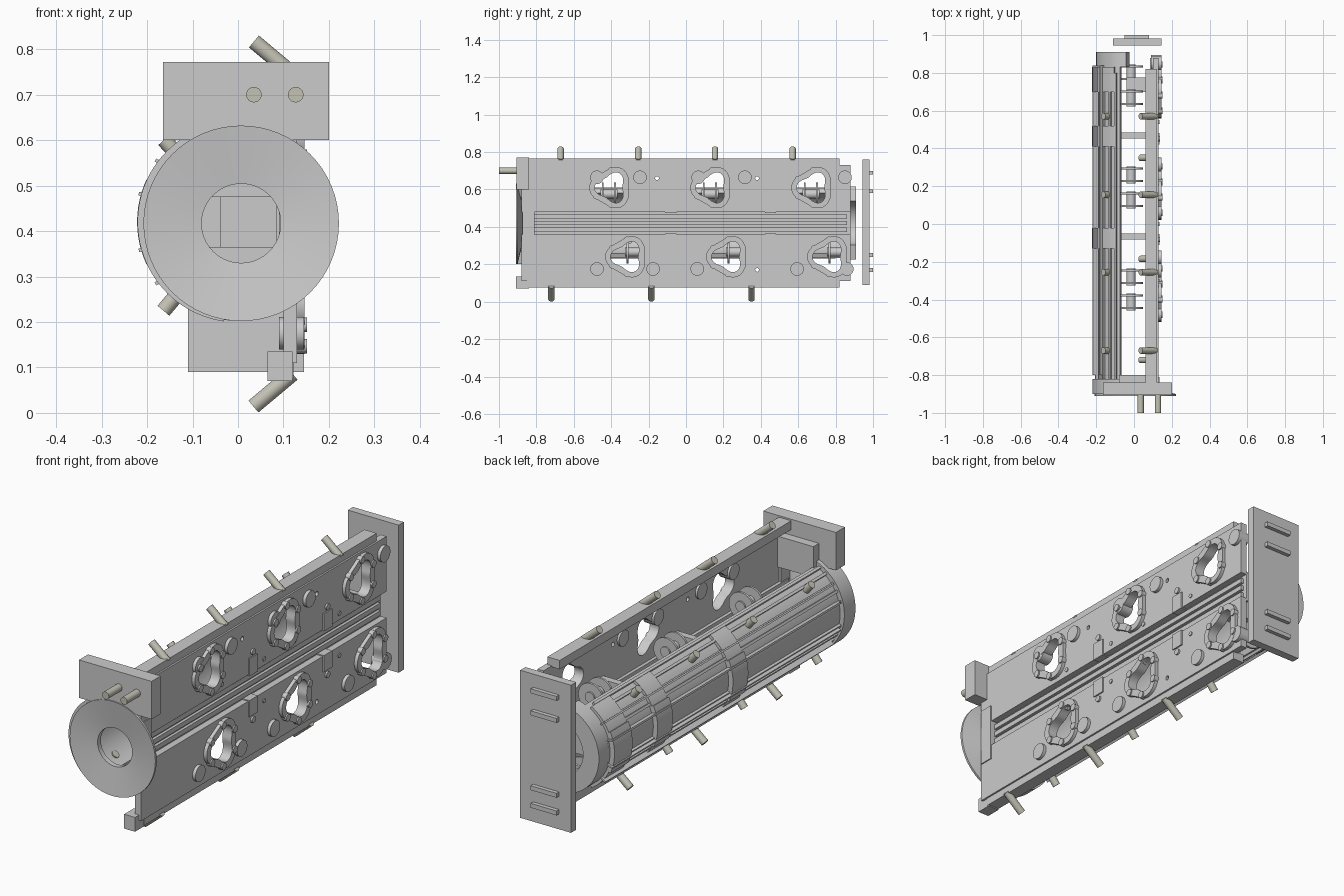
import bpy, bmesh, math
from mathutils import Vector

if "Cube" in bpy.data.objects:
    bpy.data.objects.remove(bpy.data.objects["Cube"])

CZ = 0.42  # height of the drum axis
pipe_mat = bpy.data.materials.new("pale_pipe")
pipe_mat.diffuse_color = (0.55, 0.54, 0.46, 1)
pipe_mat.use_nodes = True
pipe_mat.node_tree.nodes["Principled BSDF"].inputs["Base Color"].default_value = pipe_mat.diffuse_color


def finish(name, bm, smooth=False, mat=None):
    bmesh.ops.recalc_face_normals(bm, faces=bm.faces)
    me = bpy.data.meshes.new(name)
    bm.to_mesh(me)
    bm.free()
    ob = bpy.data.objects.new(name, me)
    bpy.context.collection.objects.link(ob)
    if mat:
        me.materials.append(mat)
    if smooth:
        bpy.ops.object.select_all(action='DESELECT')
        ob.select_set(True)
        bpy.context.view_layer.objects.active = ob
        bpy.ops.object.shade_smooth_by_angle(angle=math.radians(35))
    return ob


def box(name, x0, x1, y0, y1, z0, z1):
    bm = bmesh.new()
    bmesh.ops.create_cube(bm, size=1)
    for v in bm.verts:
        v.co = ((x0 + x1) / 2 + v.co.x * (x1 - x0), (y0 + y1) / 2 + v.co.y * (y1 - y0),
                (z0 + z1) / 2 + v.co.z * (z1 - z0))
    return finish(name, bm)


def rod(name, a, b, r, n=24, mat=None):
    a, b = Vector(a), Vector(b)
    bm = bmesh.new()
    bmesh.ops.create_cone(bm, cap_ends=True, segments=n, radius1=r, radius2=r, depth=(b - a).length)
    q = Vector((0, 0, 1)).rotation_difference(b - a)
    for v in bm.verts:
        v.co = q @ v.co + (a + b) / 2
    return finish(name, bm, True, mat)


def sweep(name, profile, a0, a1, n):
    """Turn a closed (radius, y) profile about the drum axis from a0 to a1 degrees."""
    full = a1 - a0 >= 360
    bm = bmesh.new()
    rings = []
    for i in range(n if full else n + 1):
        a = math.radians(a0 + (a1 - a0) * i / n)
        rings.append([bm.verts.new((r * math.cos(a), y, CZ + r * math.sin(a))) for r, y in profile])
    m = len(profile)
    for i in range(n):
        p, q = rings[i], rings[(i + 1) % len(rings)]
        for j in range(m):
            bm.faces.new((p[j], p[(j + 1) % m], q[(j + 1) % m], q[j]))
    if not full:
        bm.faces.new(rings[0])
        bm.faces.new(rings[-1])
    return finish(name, bm, True)


def sector(name, r0, r1, y0, y1, a0, a1, n=32):
    return sweep(name, [(r0, y0), (r1, y0), (r1, y1), (r0, y1)], a0, a1, n)


def lobe(y, z, r, flip, amp, n=48):
    """Rounded three-lobed outline in the yz plane."""
    ph = math.radians(-60 * flip)
    out = []
    for i in range(n):
        t = 2 * math.pi * i / n
        k = r * (1 + amp * math.cos(3 * (t - ph)))
        out.append((y + k * math.cos(t), z + k * math.sin(t)))
    return out


def prism(name, outer, x0, x1, inner=None, smooth=True):
    bm = bmesh.new()
    n = len(outer)
    loops = [[bm.verts.new((x, *p)) for p in pts] for pts in (outer, inner) if pts for x in (x0, x1)]
    o0, o1 = loops[:2]
    pairs = [(o0, o1)]
    if inner:
        i0, i1 = loops[2:]
        pairs += [(o1, i1), (i1, i0), (i0, o0)]
    else:
        bm.faces.new(o0)
        bm.faces.new(o1)
    for p, q in pairs:
        for j in range(n):
            bm.faces.new((p[j], p[(j + 1) % n], q[(j + 1) % n], q[j]))
    return finish(name, bm, smooth)


def cut(ob, cutter):
    m = ob.modifiers.new("cut", 'BOOLEAN')
    m.operation, m.solver, m.object = 'DIFFERENCE', 'EXACT', cutter
    cutter.hide_render = True
    cutter.hide_set(True)


# side panel: two plates with ports, flanges, bolts and round covers
rows = {
    "upper": dict(z=0.61, zr=(0.48, 0.73), ys=(-0.40, 0.14, 0.68), flip=-1, bz=0.665, wz=0.575,
                  buttons=(-0.476, -0.246, 0.065, 0.315, 0.85)),
    "lower": dict(z=0.24, zr=(0.11, 0.36), ys=(-0.315, 0.225, 0.765), flip=1, bz=0.175, wz=0.265,
                  buttons=(-0.476, -0.176, 0.06, 0.594, 0.86)),
}
for side, d in rows.items():
    plate = box(side + "_panel", 0.10, 0.13, -0.88, 0.88, *d["zr"])
    for y in d["ys"]:
        hole = lobe(y, d["z"], 0.074, d["flip"], 0.2)
        cut(plate, prism("port_cutter", hole, 0.05, 0.2))
        prism(side + "_port_flange", lobe(y, d["z"], 0.105, d["flip"], 0.12), 0.115, 0.146, hole)
        for k in range(6):
            a = math.radians(k * 60 + 30)
            by, bz = y + 0.093 * math.cos(a), d["z"] + 0.093 * math.sin(a)
            rod("flange_bolt", (0.12, by, bz), (0.152, by, bz), 0.016, 12)
        # cam wheels on a short shaft behind each port
        w = y + (-0.012 if side == "upper" else 0.035)
        for s in (-1, 1):
            rod("cam_wheel", (-0.015, w + s * 0.033 - 0.005, d["wz"]),
                (-0.015, w + s * 0.033 + 0.005, d["wz"]), 0.062, 32)
        rod("cam_shaft", (-0.015, w - 0.045, d["wz"]), (-0.015, w + 0.045, d["wz"]), 0.024, 20)
    for y in d["buttons"]:
        rod("round_cover", (0.09, y, d["bz"]), (0.145, y, d["bz"]), 0.036, 32)
    for y in (-0.155, 0.38):
        cut(plate, rod("pin_hole_cutter", (0.05, y, d["bz"] - 0.005), (0.2, y, d["bz"] - 0.005), 0.01, 16))
    for y in (-0.30, 0.0, 0.22, 0.54):
        z = d["zr"][0] + 0.03 if side == "upper" else d["zr"][1] - 0.04
        rod("panel_screw", (0.12, y, z), (0.134, y, z), 0.01, 12)

# recessed middle channel with ridges
box("channel_floor", 0.085, 0.10, -0.86, 0.88, 0.35, 0.49)
for z in (0.385, 0.42, 0.455):
    box("channel_ridge", 0.095, 0.113, -0.81, 0.86, z - 0.011, z + 0.011)
box("channel_end", 0.09, 0.135, -0.875, -0.81, 0.29, 0.555)
for y in (-0.082, 0.452):
    for z0, z1 in ((0.29, 0.365), (0.475, 0.555)):
        box("channel_tab", 0.10, 0.136, y - 0.03, y + 0.03, z0, z1)
    for z in (0.267, 0.575):
        rod("tab_pin", (0.12, y, z), (0.138, y, z), 0.014, 16)
    # cross blocks between panel and drum
    for z in (0.33, 0.51):
        box("cross_block", -0.08, 0.10, y, y + 0.032, z - 0.035, z + 0.035)
box("bearing_block", -0.04, 0.10, 0.70, 0.775, 0.34, 0.50)

# long frame bars along the top and bottom of the panel
box("top_bar", 0.06, 0.122, -0.85, 0.82, 0.725, 0.765)
box("bottom_bar", 0.065, 0.122, -0.85, 0.82, 0.075, 0.115)

# front and back end parts
box("front_block", -0.165, 0.2, -0.905, -0.84, 0.6, 0.772)
box("front_foot", 0.065, 0.12, -0.91, -0.84, 0.07, 0.135)
box("front_saddle", -0.08, 0.10, -0.85, -0.80, 0.56, 0.70)
box("back_plate", -0.11, 0.145, 0.945, 0.982, 0.09, 0.76)
for z in (0.69, 0.59, 0.25, 0.17):
    box("back_rib", -0.05, 0.08, 0.98, 1.0, z - 0.01, z + 0.01)

# dished ring on the front
dish = sweep("front_dish", [(0.087, -0.893), (0.215, -0.91), (0.215, -0.9), (0.087, -0.87)], 0, 360, 64)
dish.location = (0.007, 0, -0.003)

# half drum shell, end rings, bands and long rails
sector("drum_shell", 0.175, 0.2, -0.88, 0.84, 112, 248)
sector("drum_front_ring", 0.15, 0.221, -0.9, -0.82, 65, 262, 48)
sector("drum_back_ring", 0.12, 0.2, 0.83, 0.91, 102, 258)
for y0, y1 in ((-0.13, -0.02), (0.41, 0.52), (0.70, 0.83)):
    sector("drum_band", 0.19, 0.213, y0, y1, 120, 240)
    sector("drum_pad", 0.19, 0.222, y0, y1, 155, 205, 12)
for a in (118, 128, 142, 152, 165, 195, 208, 218, 232, 242):
    sector("drum_rail", 0.19, 0.212, -0.82, 0.80, a - 1.6, a + 1.6, 2)
for a in (143, 164, 196, 217):
    sector("drum_lug_rail", 0.19, 0.227, -0.80, 0.84, a - 1, a + 1, 2)

# pipe stubs
UP, LOW = (-0.67, -0.255, 0.155, 0.57), (-0.72, -0.185, 0.35)


def radial(y, a, r0, r1):
    a = math.radians(a)
    p = [(r * math.cos(a), y, CZ + r * math.sin(a)) for r in (r0, r1)]
    rod("drum_pipe", *p, 0.017, 24, pipe_mat)


for y in UP:
    rod("upper_pipe", (0.035, y, 0.817), (0.115, y, 0.75), 0.017, 24, pipe_mat)
    radial(y, 132, 0.17, 0.243)
for y in LOW:
    rod("lower_pipe", (0.034, y, 0.014), (0.12, y, 0.086), 0.017, 24, pipe_mat)
    radial(y, 230, 0.17, 0.255)
for x in (0.035, 0.127):
    rod("front_pipe", (x, -1.0, 0.7), (x, -0.88, 0.7), 0.017, 24, pipe_mat)
